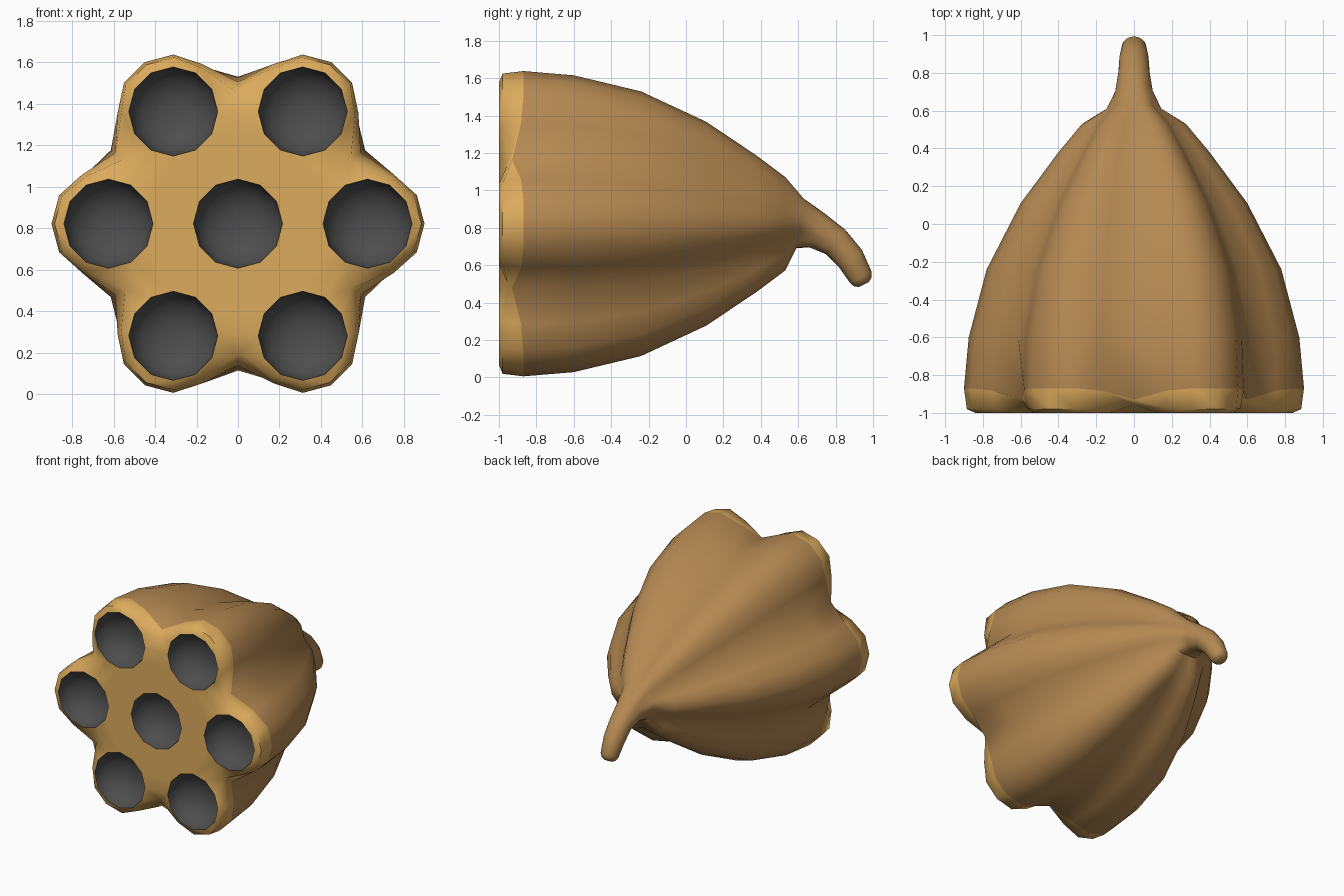
import bpy, bmesh
from math import sin, cos, radians, pi
from mathutils import Vector

cube = bpy.data.objects.get("Cube")
if cube:
    bpy.data.objects.remove(cube)


def material(name, rgb):
    m = bpy.data.materials.new(name)
    m.use_nodes = True
    m.diffuse_color = (*rgb, 1)
    m.node_tree.nodes["Principled BSDF"].inputs["Base Color"].default_value = (*rgb, 1)
    return m


BROWN = material("brown shell", (0.46, 0.25, 0.085))
TAN = material("tan rim", (0.72, 0.41, 0.11))
GREY = material("dark grey cup", (0.075, 0.075, 0.075))

CZ = 0.822          # height of the pod axis
HOLE_DIST, HOLE_R = 0.625, 0.215


def add_object(name, bm, mats, angle):
    bmesh.ops.recalc_face_normals(bm, faces=bm.faces)
    mesh = bpy.data.meshes.new(name)
    bm.to_mesh(mesh)
    bm.free()
    for m in mats:
        mesh.materials.append(m)
    ob = bpy.data.objects.new(name, mesh)
    bpy.context.collection.objects.link(ob)
    bpy.ops.object.select_all(action='DESELECT')
    ob.select_set(True)
    bpy.context.view_layer.objects.active = ob
    bpy.ops.object.shade_smooth_by_angle(angle=radians(angle))
    return ob


# One lobe of the section: angle, how far it sinks, how much it belongs to the valley
LOBE = [(-17.3, .112, .2), (-9.05, .029, 0), (0, 0, 0),
        (9.05, .029, 0), (17.3, .112, .2), (30, .19, 1)]


def section(bm, y, zc, tilt, radius, depth, dip=0, shift=0):
    """Ring of six lobes; depth 0 gives a circle, dip and shift act on the valleys."""
    up = Vector((0, sin(radians(tilt)), cos(radians(tilt))))
    ring = []
    for k in range(6):
        for ang, sink, valley in LOBE:
            a = radians(60 * k + ang)
            r = radius * (1 - depth * sink - dip * valley)
            ring.append(bm.verts.new(Vector((r * cos(a), y + shift * valley, zc)) + up * r * sin(a)))
    return ring


def bridge(bm, a, b, mat=0):
    n = len(a)
    for i in range(n):
        bm.faces.new((a[i], a[(i + 1) % n], b[(i + 1) % n], b[i])).material_index = mat


# Pod shell running into the bent stem
bm = bmesh.new()
front = section(bm, -.98, CZ, 0, .885, 1, .10, .025)
rim = section(bm, -.87, CZ, 0, .90, 1, .05, -.06)
bridge(bm, front, rim, 1)
shell = [(-.6, CZ, 0, .875, 1), (-.24, CZ, 0, .78, 1), (.11, CZ, 0, .60, 1),
         (.38, CZ, 0, .40, 1), (.53, CZ, 0, .275, .9), (.61, .825, 8, .145, .5),
         (.70, .787, 22, .100, 0), (.80, .725, 38, .083, 0), (.88, .635, 52, .077, 0),
         (.935, .535, 62, .065, 0), (.945, .51, 64, .052, 0), (.951, .497, 64, .03, 0)]
last = rim
for y, zc, tilt, radius, depth in shell:
    ring = section(bm, y, zc, tilt, radius, depth)
    bridge(bm, last, ring)
    last = ring
bm.faces.new(last)

# Front face with seven round openings
centres = [(0, CZ)] + [(HOLE_DIST * cos(k * pi / 3), CZ + HOLE_DIST * sin(k * pi / 3)) for k in range(6)]


def circle(bm, c, r, y):
    return [bm.verts.new((c[0] + r * cos(i * pi / 6), y, c[1] + r * sin(i * pi / 6))) for i in range(12)]


edges = [bm.edges.get((front[i - 1], front[i])) for i in range(len(front))]
for c in centres:
    hole = circle(bm, c, HOLE_R, -1)
    edges += [bm.edges.new((hole[i - 1], hole[i])) for i in range(12)]
filled = bmesh.ops.triangle_fill(bm, edges=edges, use_beauty=True, normal=(0, -1, 0))
for f in filled["geom"]:
    if isinstance(f, bmesh.types.BMFace):
        f.material_index = 1
add_object("pod_shell", bm, [BROWN, TAN], 50)

# Hollow cups set in the openings
for n, c in enumerate(centres):
    bm = bmesh.new()
    last = circle(bm, c, HOLE_R, -1)
    for step in range(1, 6):
        t = step * pi / 12
        ring = circle(bm, c, HOLE_R * cos(t), -1 + .16 * sin(t))
        bridge(bm, last, ring)
        last = ring
    bm.faces.new(last)
    bmesh.ops.recalc_face_normals(bm, faces=bm.faces)
    cup = add_object(f"cup_{n + 1}", bm, [GREY], 60)
    if cup.data.polygons[-1].normal.y > 0:
        cup.data.flip_normals()
